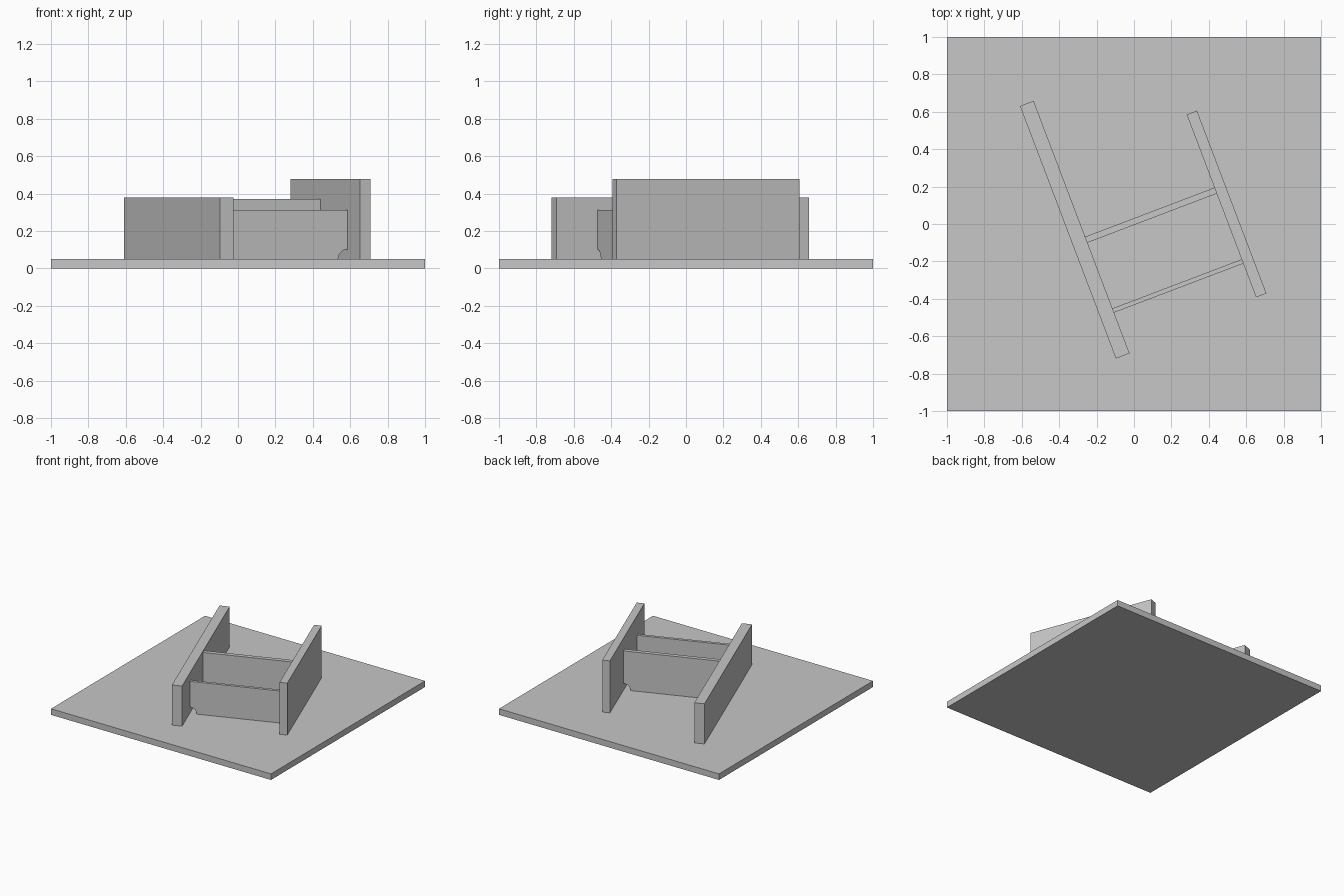
import bpy
import math
from mathutils import Matrix

cube = bpy.data.objects.get("Cube")
if cube:
    bpy.data.objects.remove(cube, do_unlink=True)

GREY = (0.57, 0.57, 0.57, 1.0)
grey = bpy.data.materials.new("plain grey")
grey.use_nodes = True
grey.diffuse_color = GREY
grey.node_tree.nodes["Principled BSDF"].inputs["Base Color"].default_value = GREY

FLOOR = 0.05
TURN = Matrix.Rotation(math.radians(20.8), 4, "Z")


def plate(name, outline, y0, y1, matrix=Matrix()):
    """Extrude an x-z outline from y0 to y1."""
    n = len(outline)
    verts = [(x, y, z) for y in (y0, y1) for x, z in outline]
    faces = [tuple(range(n)), tuple(reversed(range(n, 2 * n)))]
    faces += [(i, i + n, (i + 1) % n + n, (i + 1) % n) for i in range(n)]
    mesh = bpy.data.meshes.new(name)
    mesh.from_pydata(verts, [], faces)
    mesh.transform(matrix)
    mesh.materials.append(grey)
    obj = bpy.data.objects.new(name, mesh)
    bpy.context.collection.objects.link(obj)
    return obj


def rectangle(x0, x1, z0, z1):
    return [(x0, z0), (x1, z0), (x1, z1), (x0, z1)]


def notched(x0, x1, z0, z1, r=0.052, steps=10):
    """Rectangle with quarter-round cutouts at both lower corners."""
    arc = [(r * math.cos(a), r * math.sin(a))
           for a in (math.pi / 2 * i / steps for i in range(steps + 1))]
    left = [(x0 + c, z0 + s) for c, s in reversed(arc)]
    right = [(x1 - c, z0 + s) for c, s in arc]
    return left + right + [(x1, z1), (x0, z1)]


# Square base plate
plate("base_plate", rectangle(-1, 1, 0, FLOOR), -1, 1)

# Two long upright plates, turned on the base
plate("right_long_plate", rectangle(-0.346, -0.268, FLOOR, 0.38), -0.638, 0.806, TURN)
plate("left_tall_plate", rectangle(0.471, 0.53, FLOOR, 0.477), -0.598, 0.447, TURN)

# Cross plates between them, with drain notches at the lower corners
plate("back_cross_plate", notched(-0.268, 0.471, FLOOR, 0.37), -0.005, 0.029, TURN)
plate("front_cross_plate", notched(-0.268, 0.471, FLOOR, 0.313), -0.405, -0.381, TURN)
